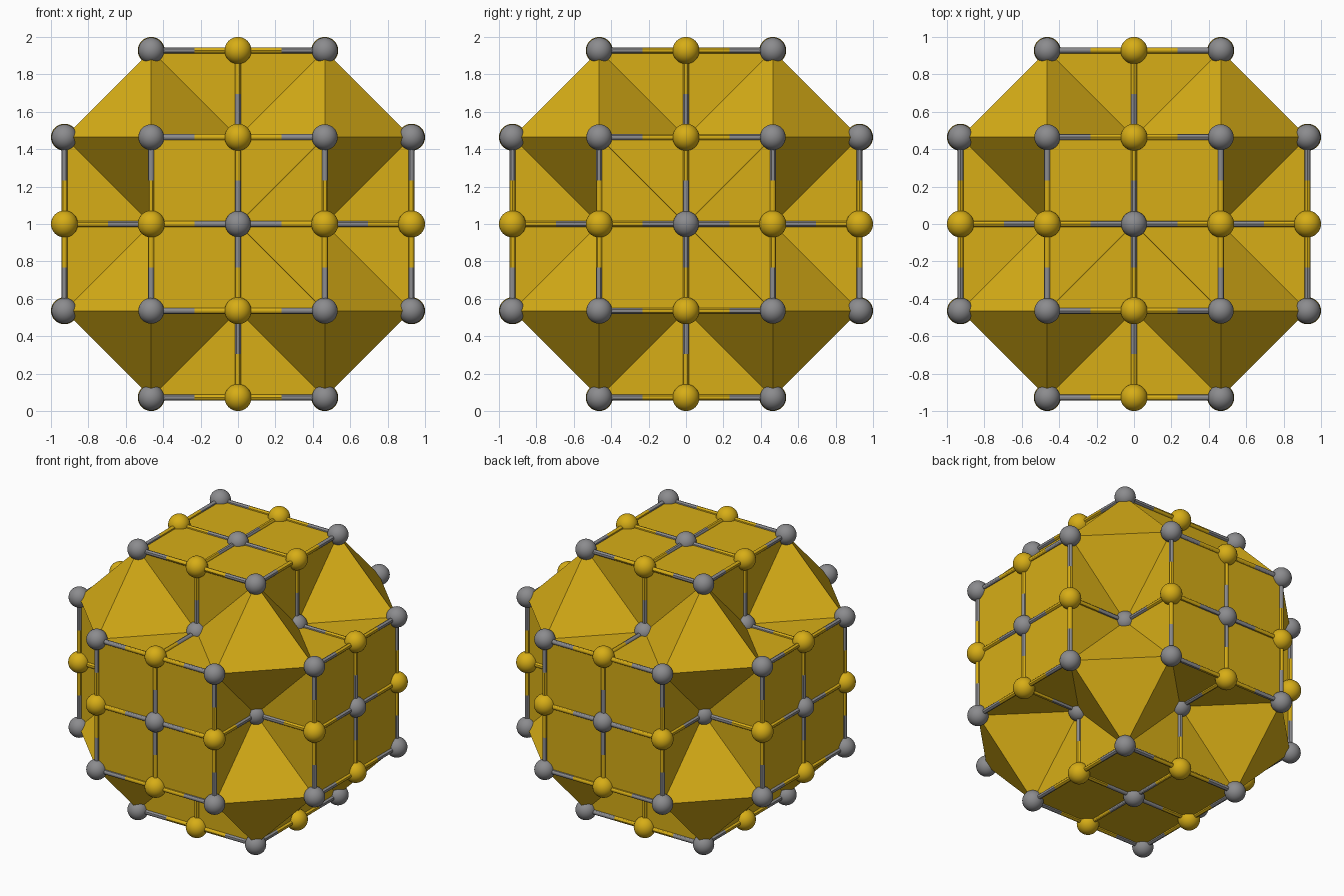
import bpy, bmesh
from itertools import product
from mathutils import Vector, Matrix

if "Cube" in bpy.data.objects:
    bpy.data.objects.remove(bpy.data.objects["Cube"])

STEP = 0.464            # distance between neighbouring atoms
R_GOLD, R_GREY, R_BOND = 0.072, 0.069, 0.016
CENTRE = Vector((0, 0, 1))


def material(name, colour):
    mat = bpy.data.materials.new(name)
    mat.diffuse_color = (*colour, 1)
    mat.use_nodes = True
    mat.node_tree.nodes["Principled BSDF"].inputs["Base Color"].default_value = mat.diffuse_color
    return mat


gold = material("gold", (0.68, 0.42, 0.008))
grey = material("grey", (0.26, 0.26, 0.27))


def finish(bm, name, mat, smooth):
    for f in bm.faces:
        f.smooth = smooth
    mesh = bpy.data.meshes.new(name)
    bm.to_mesh(mesh)
    bm.free()
    mesh.materials.append(mat)
    obj = bpy.data.objects.new(name, mesh)
    bpy.context.collection.objects.link(obj)
    if smooth:
        bpy.context.view_layer.objects.active = obj
        bpy.ops.object.select_all(action='DESELECT')
        obj.select_set(True)
        bpy.ops.object.shade_smooth_by_angle()


def place(p):
    return CENTRE + Vector(p) * STEP


# Alternating cubic lattice cut to a ball: even sites grey, odd sites gold
sites = {p for p in product(range(-2, 3), repeat=3) if sum(c * c for c in p) <= 6}
golds = sorted(p for p in sites if sum(p) % 2)
greys = sorted(p for p in sites if not sum(p) % 2)
AXES = [Vector(d) * s for d in ((1, 0, 0), (0, 1, 0), (0, 0, 1)) for s in (1, -1)]


def neighbours(p):
    near = [tuple(int(round(c)) for c in Vector(p) + d) for d in AXES]
    return [q for q in near if q in sites]


# Atoms
for name, points, radius, mat in (("gold_atoms", golds, R_GOLD, gold),
                                  ("grey_atoms", greys, R_GREY, grey)):
    bm = bmesh.new()
    for p in points:
        bmesh.ops.create_uvsphere(bm, u_segments=28, v_segments=16, radius=radius,
                                  matrix=Matrix.Translation(place(p)))
    finish(bm, name, mat, True)

# Bonds: each half takes the colour of its own atom
for name, points, mat in (("gold_bond_halves", golds, gold),
                          ("grey_bond_halves", greys, grey)):
    bm = bmesh.new()
    for p in points:
        for q in neighbours(p):
            way = (Vector(q) - Vector(p)).normalized()
            turn = way.to_track_quat('Z', 'Y').to_matrix().to_4x4()
            middle = place(p) + way * STEP / 4
            bmesh.ops.create_cone(bm, cap_ends=True, segments=12, radius1=R_BOND,
                                  radius2=R_BOND, depth=STEP / 2,
                                  matrix=Matrix.Translation(middle) @ turn)
    finish(bm, name, mat, True)

# Coordination polyhedra: hull of the grey neighbours around every gold atom
bm = bmesh.new()
for p in golds:
    verts = [bm.verts.new(place(q)) for q in neighbours(p)]
    bmesh.ops.convex_hull(bm, input=verts)
bmesh.ops.recalc_face_normals(bm, faces=bm.faces)
finish(bm, "coordination_polyhedra", gold, False)
